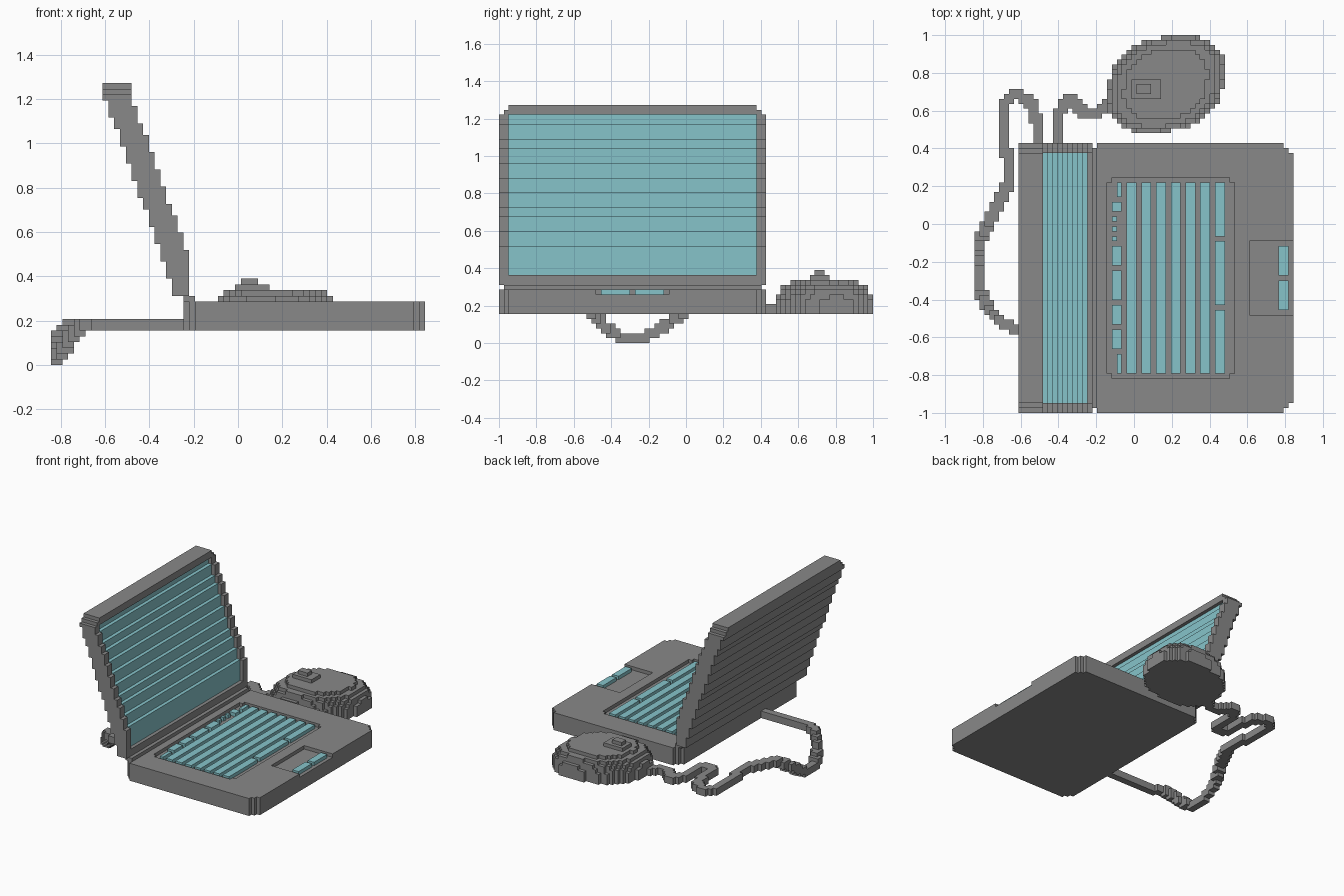
import bpy
import bmesh
from math import ceil
from mathutils import Vector

if "Cube" in bpy.data.objects:
    bpy.data.objects.remove(bpy.data.objects["Cube"], do_unlink=True)

V = 2 / 77                          # size of one block
CENTRE = Vector((32.5, 38.5, 0))    # grid position of the origin


def material(name, rgb):
    mat = bpy.data.materials.new(name)
    mat.use_nodes = True
    colour = (*rgb, 1)
    mat.diffuse_color = colour
    mat.node_tree.nodes["Principled BSDF"].inputs["Base Color"].default_value = colour
    return mat


GREY = material("grey plastic", (0.25, 0.25, 0.25))
TEAL = material("pale teal", (0.24, 0.55, 0.59))


def box(i0, i1, j0, j1, k0, k1):
    return {(i, j, k) for i in range(i0, i1) for j in range(j0, j1) for k in range(k0, k1)}


def block_object(name, cells, mat):
    """Make one mesh from the exposed sides of a set of blocks."""
    bm = bmesh.new()
    corners = {}

    def vert(p):
        if p not in corners:
            corners[p] = bm.verts.new((Vector(p) - CENTRE) * V)
        return corners[p]

    for cell in sorted(cells):
        for axis in range(3):
            a, b = (axis + 1) % 3, (axis + 2) % 3
            for side in (0, 1):
                near = list(cell)
                near[axis] += 1 if side else -1
                if tuple(near) in cells:
                    continue
                ring = []
                for da, db in ((0, 0), (1, 0), (1, 1), (0, 1)):
                    p = list(cell)
                    p[axis] += side
                    p[a] += da
                    p[b] += db
                    ring.append(vert(tuple(p)))
                bm.faces.new(ring if side else ring[::-1])
    mesh = bpy.data.meshes.new(name)
    bm.to_mesh(mesh)
    bm.free()
    mesh.materials.append(mat)
    obj = bpy.data.objects.new(name, mesh)
    bpy.context.collection.objects.link(obj)
    return obj


# Base with stepped corners, keyboard tray and touchpad recess
base = set()
for inset in range(3):
    base |= box(25 - inset, 63 + inset, inset, 55 - inset, 6, 11)
base -= box(27, 53, 8, 47, 10, 11) | box(28, 52, 7, 48, 10, 11)
base -= box(56, 65, 20, 35, 10, 11)
block_object("base", base, GREY)

# Keys: long rows, a split front row and a row of small keys at the back
keys = set()
for row in range(31, 49, 3):
    keys |= box(row, row + 2, 8, 47, 10, 11)
for j0, j1 in ((8, 21), (22, 35), (36, 47)):
    keys |= box(49, 51, j0, j1, 10, 11)
for j0, j1 in ((13, 17), (18, 22), (23, 29), (30, 34), (41, 43)):
    keys |= box(28, 30, j0, j1, 10, 11)
for j in (35, 37, 39):
    keys |= box(28, 29, j, j + 1, 10, 11)
keys |= box(29, 30, 8, 12, 10, 11) | box(29, 30, 44, 47, 10, 11)
block_object("keys", keys, TEAL)

# Touchpad buttons
block_object("touchpad_buttons", box(62, 64, 21, 27, 10, 11) | box(62, 64, 28, 34, 10, 11), TEAL)

# Hinge
block_object("hinge", box(23, 25, 1, 54, 11, 12), GREY)

# Leaning lid in steps, with the screen panel sunk one block into it
lid, panel = set(), set()
for k in range(12, 49):
    back = max(9, 9 + ceil((45.8 - k) * 0.355))
    front = min(24, max(14, 14 + ceil((44.8 - k) * 0.355)))
    trim = max(0, k - 46)
    lid |= box(back, front, trim, 55 - trim, k, k + 1)
    if 14 <= k < 47:
        lid -= box(front - 2, front, 2, 53, k, k + 1)
        panel |= box(front - 2, front - 1, 2, 53, k, k + 1)
block_object("lid", lid, GREY)
block_object("screen_panel", panel, TEAL)


# Mouse: slanted oval layers that shrink upward, with a wheel on top
def oval(scale, k0, k1):
    cells = set()
    for i, j, k in box(27, 51, 57, 77, k0, k1):
        u = (i + 0.5 - 39) / (12 * scale)
        v = (j + 0.5 - 67) / (10 * scale)
        if abs(u) ** 2.5 + abs(v) ** 2.5 - 0.4 * u * v < 0.93:
            cells.add((i, j, k))
    return cells


mouse = set()
for scale, k0, k1 in ((1, 6, 9), (0.97, 9, 10), (0.93, 10, 11), (0.87, 11, 12), (0.72, 12, 13)):
    mouse |= oval(scale, k0, k1)
block_object("mouse_body", mouse, GREY)
block_object("mouse_wheel", box(32, 38, 64, 68, 13, 14) | box(33, 36, 65, 67, 14, 15), GREY)

# Cable: a thick trail of blocks along a path, sagging at its far side
path = [(28, 64, 7), (25, 61, 7), (22, 61, 7), (20, 64, 7), (18, 63, 7), (17, 60, 7),
        (17, 54, 7), (15, 53, 7), (13, 54, 7), (13, 59, 7), (11, 64, 7), (8, 65, 7),
        (6, 63, 7), (6, 54, 7), (7, 52, 7), (7, 47, 7), (5, 43, 7), (3, 39, 7),
        (1, 35, 4), (1, 30, 1), (1, 25, 1), (3, 21, 4), (5, 19, 7), (8, 17, 7), (24, 17, 7)]
cable = set()
for start, end in zip(path, path[1:]):
    p, q = Vector(start), Vector(end)
    steps = ceil((q - p).length * 2)
    for s in range(steps + 1):
        i, j, k = (round(c) for c in p.lerp(q, s / steps))
        cable |= box(i - 1, i + 1, j - 1, j + 1, k - 1, k + 1)
block_object("mouse_cable", cable - mouse - base, GREY)
